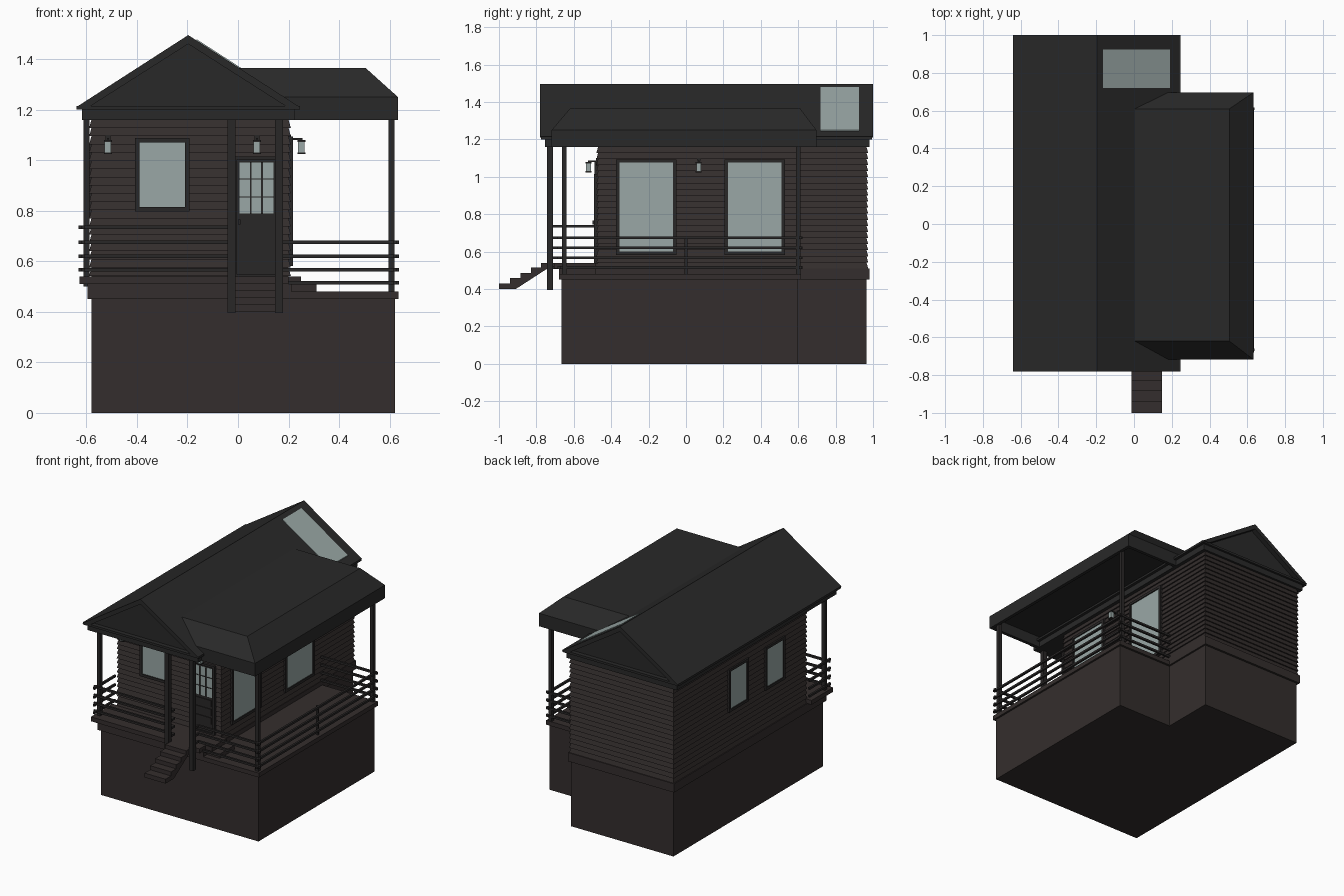
import bpy, bmesh
from mathutils import Vector

if "Cube" in bpy.data.objects:
    bpy.data.objects.remove(bpy.data.objects["Cube"])


def mat(name, c):
    m = bpy.data.materials.new(name)
    m.diffuse_color = (*c, 1)
    m.use_nodes = True
    m.node_tree.nodes["Principled BSDF"].inputs["Base Color"].default_value = m.diffuse_color
    return m


WALL = mat("wall_brown", (0.034, 0.027, 0.026))
ROOF = mat("roof_dark", (0.022, 0.022, 0.022))
TRIM = mat("trim_dark", (0.022, 0.020, 0.020))
GLASS = mat("glass", (0.32, 0.39, 0.38))


def finish(name, bm, m):
    bmesh.ops.recalc_face_normals(bm, faces=bm.faces)
    me = bpy.data.meshes.new(name)
    bm.to_mesh(me)
    bm.free()
    me.materials.append(m)
    ob = bpy.data.objects.new(name, me)
    bpy.context.collection.objects.link(ob)
    return ob


def boxes(name, items, m):
    """One object from boxes given as (x0, x1, y0, y1, z0, z1)."""
    bm = bmesh.new()
    for x0, x1, y0, y1, z0, z1 in items:
        vs = bmesh.ops.create_cube(bm, size=1)["verts"]
        for v in vs:
            v.co = Vector(((x0 + x1) / 2 + v.co.x * (x1 - x0),
                           (y0 + y1) / 2 + v.co.y * (y1 - y0),
                           (z0 + z1) / 2 + v.co.z * (z1 - z0)))
    return finish(name, bm, m)


def prism(name, pts, a, b, axis, m):
    """Extrude a 2D profile (other horizontal axis, z) from a to b along axis."""
    bm = bmesh.new()
    at = lambda u, z, t: (t, u, z) if axis == "x" else (u, t, z)
    f = bm.faces.new([bm.verts.new(at(u, z, a)) for u, z in pts])
    ext = bmesh.ops.extrude_face_region(bm, geom=[f])["geom"]
    d = Vector((b - a, 0, 0)) if axis == "x" else Vector((0, b - a, 0))
    bmesh.ops.translate(bm, vec=d, verts=[e for e in ext if isinstance(e, bmesh.types.BMVert)])
    return finish(name, bm, m)


def loft(name, rings, m):
    """Skin stacked rectangles given as (x0, x1, y0, y1, z)."""
    bm = bmesh.new()
    rs = [[bm.verts.new(p) for p in ((x0, y0, z), (x1, y0, z), (x1, y1, z), (x0, y1, z))]
          for x0, x1, y0, y1, z in rings]
    for r, s in zip(rs, rs[1:]):
        for i in range(4):
            j = (i + 1) % 4
            bm.faces.new((r[i], r[j], s[j], s[i]))
    bm.faces.new(rs[0])
    bm.faces.new(rs[-1])
    return finish(name, bm, m)


X0, X1, Y0, Y1 = -0.58, 0.20, -0.47, 0.965   # house walls

# foundation and floors
prism_base = [(X0, X1, -0.665, Y1, 0, 0.45), (X1, 0.622, -0.665, 0.6, 0, 0.45)]
boxes("foundation", prism_base, WALL)
boxes("base_trim", [(X0 - 0.015, X1 + 0.012, -0.68, Y1 + 0.015, 0.45, 0.51)], WALL)
boxes("porch_floor", [(-0.628, X1, -0.705, Y0, 0.51, 0.54)], WALL)
boxes("deck_floor", [(X1, 0.635, -0.68, 0.615, 0.45, 0.48)], WALL)

# clapboard walls: sawtooth rings
rings, n = [], 20
for i in range(n):
    for z, o in ((0.51 + 0.65 * i / n, 0.009), (0.51 + 0.65 * (i + 1) / n, 0.0)):
        rings.append((X0 - o, X1 + o, Y0 - o, Y1 + o, z))
loft("clapboard_walls", rings, WALL)

# main gable roof
RX, RZ, EX0, EX1, EZ = -0.197, 1.495, -0.64, 0.245, 1.21
boxes("main_soffit", [(-0.618, 0.225, -0.755, 0.98, 1.16, 1.2)], ROOF)
boxes("main_eave_lip", [(EX0, EX1, -0.775, 0.995, 1.2, 1.215)], ROOF)
prism("main_roof", [(EX0, EZ), (RX, RZ), (EX1, EZ), (EX1 - 0.05, EZ), (RX, RZ - 0.035), (EX0 + 0.05, EZ)],
      -0.78, 1.0, "y", ROOF)
prism("gable_infill", [(EX0 + 0.04, EZ), (RX, RZ - 0.03), (EX1 - 0.04, EZ)], -0.745, 0.965, "y", ROOF)

# skylight on the right slope
slope = (RZ - EZ) / (EX1 - RX)
sz = lambda x, o: RZ - (x - RX) * slope + o
prism("skylight_glass", [(-0.165, sz(-0.165, -0.01)), (-0.165, sz(-0.165, 0.005)),
                         (0.19, sz(0.19, 0.005)), (0.19, sz(0.19, -0.01))], 0.72, 0.925, "y", GLASS)

# side roof with flat top, hollow fascia below
loft("side_roof", [(0.0, 0.633, -0.718, 0.697, 1.235), (0.0, 0.633, -0.718, 0.697, 1.25),
                   (0.0, 0.505, -0.62, 0.61, 1.365)], ROOF)
boxes("side_fascia", [(0.61, 0.633, -0.718, 0.697, 1.16, 1.25),
                      (0.2, 0.61, -0.718, -0.695, 1.16, 1.25),
                      (0.2, 0.61, 0.674, 0.697, 1.16, 1.25)], ROOF)

# posts
P = 0.012
posts = [(-0.6, -0.65, 0.5), (0.607, -0.65, 0.45), (0.607, 0.6, 0.45)]
boxes("roof_posts", [(x - P, x + P, y - P, y + P, z, 1.17) for x, y, z in posts], TRIM)
boxes("entry_posts", [(x - 0.016, x + 0.016, -0.743, -0.712, 0.395, 1.17) for x in (-0.025, 0.162)], TRIM)
boxes("rail_posts", [(0.6, 0.614, -0.007, 0.007, 0.45, 0.68)], TRIM)

# railings
H = 0.007


def rails(name, zs, runs):
    boxes(name, [(min(a[0], b[0]) - H, max(a[0], b[0]) + H, min(a[1], b[1]) - H,
                  max(a[1], b[1]) + H, z - H, z + H) for z in zs for a, b in runs], TRIM)


rails("porch_rails", (0.735, 0.675, 0.62, 0.567),
      [((-0.625, -0.665), (-0.03, -0.665)), ((-0.612, -0.69), (-0.612, Y0)),
       ((-0.025, -0.72), (-0.025, -0.665))])
rails("deck_rails", (0.675, 0.62, 0.567, 0.515),
      [((0.162, -0.665), (0.63, -0.665)), ((0.62, -0.68), (0.62, 0.615)),
       ((X1, 0.61), (0.63, 0.61)), ((0.162, -0.72), (0.162, -0.665))])

# entry stairs and step down to the deck
prism("entry_stairs", [(-1, 0.4), (-1, 0.43), (-0.94, 0.43), (-0.94, 0.458), (-0.885, 0.458), (-0.885, 0.486),
                       (-0.83, 0.486), (-0.83, 0.514), (-0.775, 0.514), (-0.775, 0.54), (-0.66, 0.54),
                       (-0.66, 0.51), (-0.74, 0.51), (-0.91, 0.4)], -0.012, 0.148, "x", WALL)
prism("deck_steps", [(0.2, 0.48), (0.2, 0.54), (0.25, 0.54), (0.25, 0.51), (0.31, 0.51), (0.31, 0.48)],
      -0.64, -0.48, "y", WALL)


# wall-mounted parts: u along the wall, d outward
def on(face, u0, u1, d0, d1, z0, z1):
    if face == "front":
        return (u0, u1, Y0 - d1, Y0 - d0, z0, z1)
    if face == "right":
        return (X1 + d0, X1 + d1, u0, u1, z0, z1)
    return (X0 - d1, X0 - d0, u0, u1, z0, z1)


def frame(face, u0, u1, z0, z1, w, d):
    return [on(face, u0 - w, u0, 0, d, z0 - w, z1 + w), on(face, u1, u1 + w, 0, d, z0 - w, z1 + w),
            on(face, u0, u1, 0, d, z0 - w, z0), on(face, u0, u1, 0, d, z1, z1 + w)]


for name, face, u0, u1, z0, z1 in (("front_window", "front", -0.39, -0.21, 0.815, 1.07),
                                   ("right_window_front", "right", -0.355, -0.07, 0.6, 1.075),
                                   ("right_window_back", "right", 0.225, 0.51, 0.6, 1.075),
                                   ("left_window_front", "left", -0.21, -0.035, 0.79, 1.05),
                                   ("left_window_back", "left", 0.185, 0.365, 0.79, 1.05)):
    boxes(name + "_glass", [on(face, u0, u1, 0, 0.011, z0, z1)], GLASS)
    boxes(name + "_frame", frame(face, u0, u1, z0, z1, 0.018, 0.018), TRIM)

# front door
boxes("door", [on("front", -0.005, 0.15, 0, 0.013, 0.54, 1.0)], TRIM)
boxes("door_frame", frame("front", -0.005, 0.15, 0.55, 1.0, 0.015, 0.022), TRIM)
boxes("door_glass", [on("front", 0.005, 0.14, 0, 0.015, 0.79, 0.99)], GLASS)
boxes("door_muntins", [on("front", u - 0.003, u + 0.003, 0, 0.019, 0.79, 0.99) for u in (0.05, 0.095)]
      + [on("front", 0.005, 0.14, 0, 0.019, z - 0.002, z + 0.002) for z in (0.855, 0.925)], TRIM)
boxes("door_panels", [on("front", 0.015, 0.135, 0, 0.018, z, z + 0.045) for z in (0.607, 0.667, 0.727)], TRIM)
boxes("door_handle", [on("front", 0.0, 0.01, 0, 0.03, 0.745, 0.765)], TRIM)

# wall lanterns
for name, face, u in (("left_lantern", "front", -0.515), ("door_lantern", "front", 0.075),
                      ("side_lantern", "right", 0.068)):
    boxes(name + "_bracket", [on(face, u - 0.01, u + 0.01, 0, 0.01, 1.06, 1.1),
                              on(face, u - 0.004, u + 0.004, 0, 0.055, 1.079, 1.087),
                              on(face, u - 0.016, u + 0.016, 0.035, 0.067, 1.072, 1.079),
                              on(face, u - 0.016, u + 0.016, 0.035, 0.067, 1.024, 1.03)], TRIM)
    boxes(name + "_glass", [on(face, u - 0.013, u + 0.013, 0.038, 0.064, 1.03, 1.072)], GLASS)
